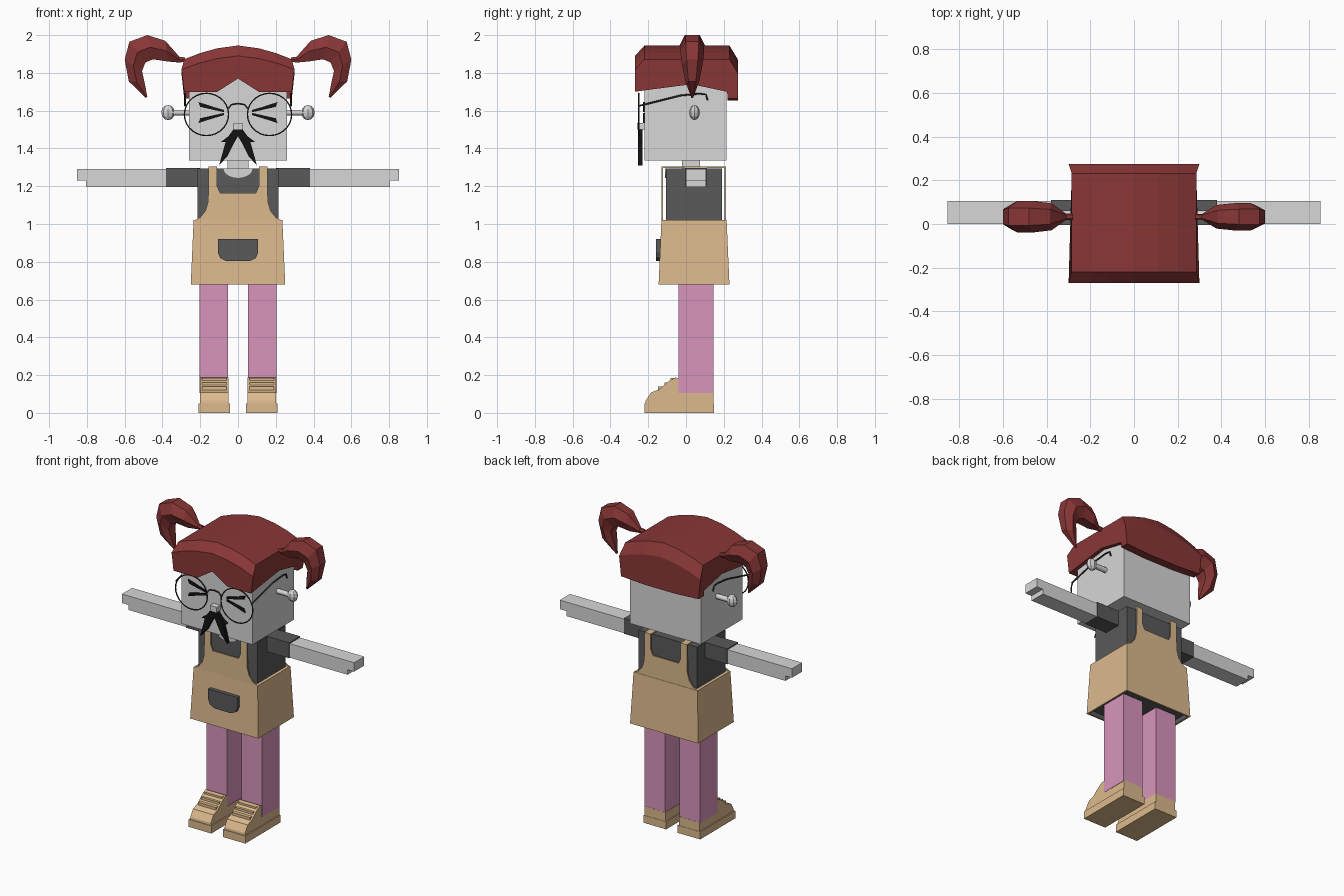
import bpy, bmesh, math
from mathutils import Vector

old = bpy.data.objects.get("Cube")
if old:
    bpy.data.objects.remove(old, do_unlink=True)


def material(name, r, g, b):
    m = bpy.data.materials.new(name)
    m.use_nodes = True
    m.diffuse_color = (r, g, b, 1)
    m.node_tree.nodes["Principled BSDF"].inputs["Base Color"].default_value = (r, g, b, 1)
    return m


SKIN = material("light grey skin", .68, .68, .68)
SHIRT = material("dark grey cloth", .1, .1, .1)
TAN = material("tan cloth", .72, .49, .27)
PINK = material("pink trousers", .69, .3, .5)
HAIR = material("red brown hair", .25, .037, .037)
BLACK = material("black", .006, .006, .006)
FRAME = material("dark frame", .03, .03, .03)
SIDES = (("left", 1), ("right", -1))


def finish(name, bm, *mats):
    bmesh.ops.recalc_face_normals(bm, faces=bm.faces)
    me = bpy.data.meshes.new(name)
    bm.to_mesh(me)
    bm.free()
    for m in mats:
        me.materials.append(m)
    ob = bpy.data.objects.new(name, me)
    bpy.context.collection.objects.link(ob)
    return ob


def loft(name, rings, *mats):
    """Skin closed rings of points and cap both ends."""
    bm = bmesh.new()
    loops = [[bm.verts.new(p) for p in ring] for ring in rings]
    n = len(loops[0])
    for a, b in zip(loops, loops[1:]):
        for i in range(n):
            j = (i + 1) % n
            bm.faces.new((a[i], a[j], b[j], b[i]))
    bm.faces.new(loops[0])
    bm.faces.new(loops[-1])
    return finish(name, bm, *mats)


def box(name, x, y, z, mat):
    return loft(name, [[(a, y[0], z[0]), (a, y[1], z[0]), (a, y[1], z[1]), (a, y[0], z[1])]
                       for a in x], mat)


def front_plate(name, pts, y, mat):
    """Extrude an (x, z) outline along y."""
    return loft(name, [[(px, d, pz) for px, pz in pts] for d in y], mat)


def side_prism(name, pts, x, mat):
    """Extrude a (y, z) outline along x."""
    return loft(name, [[(d, py, pz) for py, pz in pts] for d in x], mat)


def tube(name, pts, radius, mat):
    cu = bpy.data.curves.new(name, "CURVE")
    cu.dimensions = "3D"
    cu.bevel_depth = radius
    cu.bevel_resolution = 1
    cu.use_fill_caps = True
    sp = cu.splines.new("POLY")
    sp.points.add(len(pts) - 1)
    for p, co in zip(sp.points, pts):
        p.co = (*co, 1)
    cu.materials.append(mat)
    ob = bpy.data.objects.new(name, cu)
    bpy.context.collection.objects.link(ob)
    return ob


def mirrored(pts):
    return pts + [(-x, z) for x, z in reversed(pts)]


# Head, neck and nose
box("head", (-.26, .26), (-.22, .215), (1.335, 1.8), SKIN)
box("neck", (-.055, .055), (-.02, .075), (1.25, 1.35), SKIN)
box("nose", (-.025, .025), (-.26, -.21), (1.5, 1.535), SKIN)

# Hair cap: cross-sections from side to side, with a notch over the forehead
sections = []
for x, top, brim, nape in ((-.285, 1.872, 1.7, 1.665), (-.2, 1.905, 1.7, 1.66),
                           (-.11, 1.93, 1.7, 1.655), (0, 1.945, 1.77, 1.655),
                           (.11, 1.93, 1.7, 1.655), (.2, 1.905, 1.7, 1.66),
                           (.285, 1.872, 1.7, 1.665)):
    sections.append([(x, -.27, brim), (x * 1.05, -.27, top - .055), (x, -.22, top),
                     (x, .23, top), (x * 1.05, .275, top - .075), (x, .275, nape),
                     (x, .22, nape), (x, .218, 1.7), (x, .03, 1.74), (x, -.2, max(brim, 1.71))])
loft("hair_cap", sections, HAIR)

# Pigtails: outer edge, inner edge and half depth of each section
tail = [((.28, 1.882), (.28, 1.858), .015), ((.31, 1.885), (.315, 1.855), .015),
        ((.385, 1.97), (.37, 1.86), .06), ((.48, 2.0), (.45, 1.872), .07),
        ((.575, 1.965), (.49, 1.855), .07), ((.6, 1.87), (.508, 1.81), .06),
        ((.578, 1.755), (.495, 1.75), .04), ((.488, 1.668), (.48, 1.673), .006)]
for side, s in SIDES:
    rings = []
    for (ox, oz), (ix, iz), h in tail:
        h *= .9 if s > 0 else 1.03
        o, i = Vector((ox, 0, oz)), Vector((ix, 0, iz))
        ring = []
        for t, w in ((0, .55), (.5, 1), (1, .55), (1, -.55), (.5, -1), (0, -.55)):
            p = o.lerp(i, t)
            ring.append((s * p.x, .033 + w * h, p.z))
        rings.append(ring)
    loft(side + "_pigtail", rings, HAIR)

for side, s in SIDES:
    # Ear stalk and knob
    tube(side + "_ear_stalk", [(s * .25, .045, 1.59), (s * .35, .045, 1.59)], .017, SKIN)
    bm = bmesh.new()
    bmesh.ops.create_uvsphere(bm, u_segments=8, v_segments=6, radius=1)
    for v in bm.verts:
        v.co = (s * .37 + v.co.x * .036, .045 + v.co.y * .028, 1.59 + v.co.z * .04)
    finish(side + "_ear_knob", bm, SKIN)

    # Squinting eye strokes
    for part, k in (("upper", 1), ("lower", -1)):
        front_plate(f"{side}_eye_{part}_stroke",
                    [(s * x, 1.59 + k * z) for x, z in
                     ((.21, .056), (.2, .03), (.075, .002), (.075, .014), (.13, .03))],
                    (-.227, -.218), BLACK)

    # Spectacle rim and temple arm
    rim = [(s * .167 + .117 * math.cos(a), -.25, 1.58 + .112 * math.sin(a))
           for a in (math.tau * i / 28 for i in range(28))]
    tube(side + "_spectacle_rim", rim, .004, FRAME).data.splines[0].use_cyclic_u = True
    tube(side + "_spectacle_arm",
         [(s * .28, -.25, 1.625), (s * .28, -.03, 1.68), (s * .28, .07, 1.69),
          (s * .28, .105, 1.685), (s * .28, .115, 1.655)], .005, FRAME)

    # Moustache half
    front_plate(side + "_moustache",
                [(s * x, z) for x, z in
                 ((0, 1.515), (.025, 1.5), (.05, 1.465), (.09, 1.435), (.065, 1.435),
                  (.075, 1.4), (.1, 1.31), (.055, 1.36), (.02, 1.43), (0, 1.465))],
                (-.255, -.23), BLACK)

    # Sleeve, arm and stepped hand tip
    box(side + "_sleeve", (s * .2, s * .38), (-.005, .11), (1.195, 1.297), SHIRT)
    side_outline = [(.37, 1.197), (.805, 1.197), (.805, 1.23), (.853, 1.23),
                    (.853, 1.29), (.37, 1.29)]
    front_plate(side + "_arm", [(s * x, z) for x, z in side_outline], (0, .106), SKIN)

    # Leg
    box(side + "_leg", (s * .053, s * .203), (-.04, .145), (.105, .76), PINK)

    # Shoe: sole, upper and lace bars
    box(side + "_shoe_sole", (s * .042, s * .208), (-.22, .148), (0, .05), TAN)
    side_prism(side + "_shoe_upper",
               [(-.215, .05), (-.213, .065), (-.185, .108), (-.14, .125), (-.095, .165),
                (-.055, .188), (-.038, .18), (-.038, .11), (.146, .11), (.146, .05)],
               (s * .05, s * .201), TAN)
    for i in range(3):
        y, z = -.135 + .032 * i, .132 + .022 * i
        box(f"{side}_shoe_lace_{i + 1}", (s * .06, s * .19), (y - .012, y + .015),
            (z - .01, z + .008), TAN)

    # Apron strap over the shoulder
    box(side + "_shoulder_strap", (s * .11, s * .155), (-.13, .213), (1.296, 1.304), TAN)

tube("spectacle_bridge", [(-.052, -.25, 1.61), (-.035, -.25, 1.632), (0, -.25, 1.638),
                          (.035, -.25, 1.632), (.052, -.25, 1.61)], .005, FRAME)

# Torso and bare neckline
box("shirt", (-.215, .215), (-.105, .19), (.95, 1.295), SHIRT)
front_plate("neckline", [(.077 * math.cos(a), 1.294 - .05 * math.sin(a))
                         for a in (math.pi * i / 10 for i in range(11))],
            (-.112, -.104), SKIN)

# Apron skirt, flared, with a recessed dark underside
skirt = loft("apron_skirt",
             [[(-x, y0, z), (x, y0, z), (x, y1, z), (-x, y1, z)]
              for x, y0, y1, z in ((.25, -.145, .23, .68), (.235, -.13, .215, 1.02))], TAN, SHIRT)
bm = bmesh.new()
bm.from_mesh(skirt.data)
bottom = min(bm.faces, key=lambda f: f.calc_center_median().z)
bmesh.ops.inset_region(bm, faces=[bottom], thickness=.015)
bottom.material_index = 1
lid = bmesh.ops.extrude_discrete_faces(bm, faces=[bottom])["faces"][0]
for v in lid.verts:
    v.co.z += .03
# close the recess walls
rim_edges = [e for e in bm.edges if e.is_boundary]
bmesh.ops.bridge_loops(bm, edges=rim_edges)
bm.to_mesh(skirt.data)
bm.free()

# Apron bibs with straps, front and back
bib = mirrored([(-.235, 1.018), (-.2, 1.035), (-.172, 1.07), (-.158, 1.12), (-.155, 1.304),
                (-.11, 1.304), (-.11, 1.2), (-.095, 1.165)])
front_plate("front_bib", bib, (-.13, -.122), TAN)
front_plate("back_bib", bib, (.205, .213), TAN)

# Pocket
front_plate("pocket", mirrored([(-.107, .92), (-.107, .85), (-.095, .82), (-.06, .803)]),
            (-.16, -.13), SHIRT)
